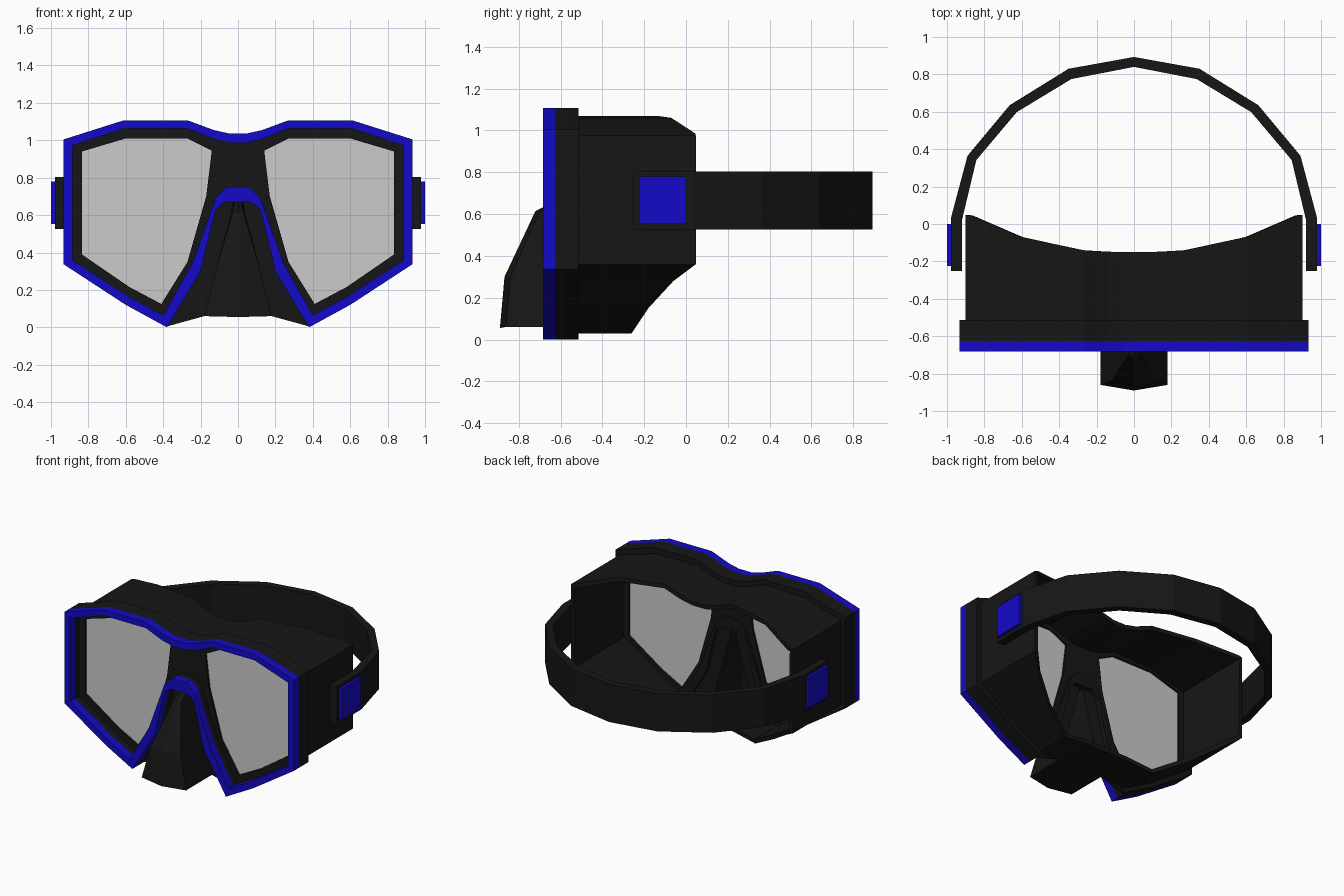
import bpy

if "Cube" in bpy.data.objects:
    bpy.data.objects.remove(bpy.data.objects["Cube"])

def material(name, rgb):
    m = bpy.data.materials.new(name)
    m.diffuse_color = (*rgb, 1)
    m.use_nodes = True
    m.node_tree.nodes["Principled BSDF"].inputs["Base Color"].default_value = m.diffuse_color
    return m

BLACK = material("black_rubber", (0.008, 0.008, 0.008))
BLUE = material("blue_plastic", (0.007, 0.003, 0.58))

def flip(pts):
    return [(-p[0], *p[1:]) for p in pts]

def closed(half):
    return half + flip(half)[::-1]

def slab(name, loops, lo, hi, mat=None, plan=False):
    """Filled 2D outline (holes allowed) extruded along y, or along z if plan."""
    cu = bpy.data.curves.new(name, 'CURVE')
    cu.dimensions, cu.fill_mode, cu.extrude = '2D', 'BOTH', (hi - lo) / 2
    for loop in loops:
        s = cu.splines.new('POLY')
        s.points.add(len(loop) - 1)
        for p, (u, v) in zip(s.points, loop):
            p.co = (u, v, 0, 1)
        s.use_cyclic_u = True
    ob = bpy.data.objects.new(name, cu)
    bpy.context.collection.objects.link(ob)
    mid = (lo + hi) / 2
    ob.location = (0, 0, mid) if plan else (0, mid, 0)
    ob.rotation_euler = (0 if plan else 1.5707963, 0, 0)
    bpy.ops.object.select_all(action='DESELECT')
    ob.select_set(True)
    bpy.context.view_layer.objects.active = ob
    bpy.ops.object.convert(target='MESH')
    ob = bpy.context.object
    ob.name = name
    ob.data.shade_flat()
    if mat:
        ob.data.materials.clear()
        ob.data.materials.append(mat)
    return ob

def shell(name, verts, faces, thickness):
    """Open surface thickened inwards."""
    me = bpy.data.meshes.new(name)
    me.from_pydata(verts, [], faces)
    me.materials.append(BLACK)
    ob = bpy.data.objects.new(name, me)
    bpy.context.collection.objects.link(ob)
    mod = ob.modifiers.new("thickness", 'SOLIDIFY')
    mod.thickness, mod.offset = thickness, -1
    return ob

# Front outlines (right halves, top centre round to the nose notch)
outer = closed([(.05, 1.037), (.13, 1.055), (.27, 1.107), (.61, 1.107), (.932, 1.005), (.932, .337),
                (.60, .12), (.38, 0), (.20, .30), (.12, .63), (.07, .67)])
inner = closed([(.04, .985), (.14, 1.01), (.27, 1.063), (.61, 1.063), (.885, .972), (.885, .36),
                (.585, .165), (.40, .065), (.245, .34), (.12, .69), (.06, .75)])
lens = [(.14, .945), (.27, 1.01), (.60, 1.01), (.835, .94), (.835, .39), (.58, .215),
        (.41, .125), (.27, .35), (.17, .70)]

# Blue rim, black frame ring, recessed lens plate and lenses
slab("front_rim", [outer, inner], -.683, -.626, BLUE)
slab("frame_ring", [outer, inner], -.626, -.513, BLACK)
slab("lens_plate", [inner, lens, flip(lens)], -.58, -.53, BLACK)
slab("lenses", [lens, flip(lens)], -.565, -.545)

# Face skirt: open tube whose back edge follows the face (x, z, back y)
skirt = closed([(.05, 1.0, -.15), (.14, 1.02, -.148), (.27, 1.07, -.14), (.60, 1.06, -.07),
                (.87, .985, .045), (.90, .975, .047), (.90, .36, .047), (.78, .28, -.06),
                (.59, .15, -.18), (.38, .03, -.26), (.18, .06, -.28)])
n = len(skirt)
verts = [(x, -.56, z) for x, z, y in skirt] + [(x, y, z) for x, z, y in skirt]
shell("face_skirt", verts,
      [(i, (i + 1) % n, n + (i + 1) % n, n + i) for i in range(n)], .03)

# Nose pocket: rows of half sections from frame to centre ridge, bottom to top
rows = [[(.38, -.56, .005), (.18, -.56, .06), (.18, -.86, .06), (0, -.89, .055)],
        [(.205, -.56, .30), (.12, -.56, .30), (.12, -.84, .30), (0, -.868, .30)],
        [(.125, -.56, .63), (.035, -.56, .62), (.03, -.70, .61), (0, -.72, .615)],
        [(.06, -.56, .68), (.025, -.56, .68), (.02, -.60, .67), (0, -.61, .67)]]
rows = [r + flip(r[:-1])[::-1] for r in rows]
faces = [(r * 7 + c, r * 7 + c + 7, r * 7 + c + 8, r * 7 + c + 1)
         for r in range(3) for c in range(6)]
shell("nose_pocket", sum(rows, []), faces + [(1, 2, 3, 4, 5)], .015)

# Head strap
s_out = [(.978, -.25), (.978, .035), (.89, .365), (.665, .635), (.35, .83)]
s_in = [(.92, -.25), (.92, .02), (.843, .342), (.627, .598), (.335, .775)]
band = s_out + [(0, .893)] + flip(s_out)[::-1] + flip(s_in) + [(0, .84)] + s_in[::-1]
slab("head_strap", [band], .527, .803, BLACK, plan=True)

# Blue strap buckles
buckle = [(.96, -.225), (1, -.225), (1, 0), (.96, 0)]
slab("strap_buckles", [buckle, flip(buckle)], .553, .78, BLUE, plan=True)
